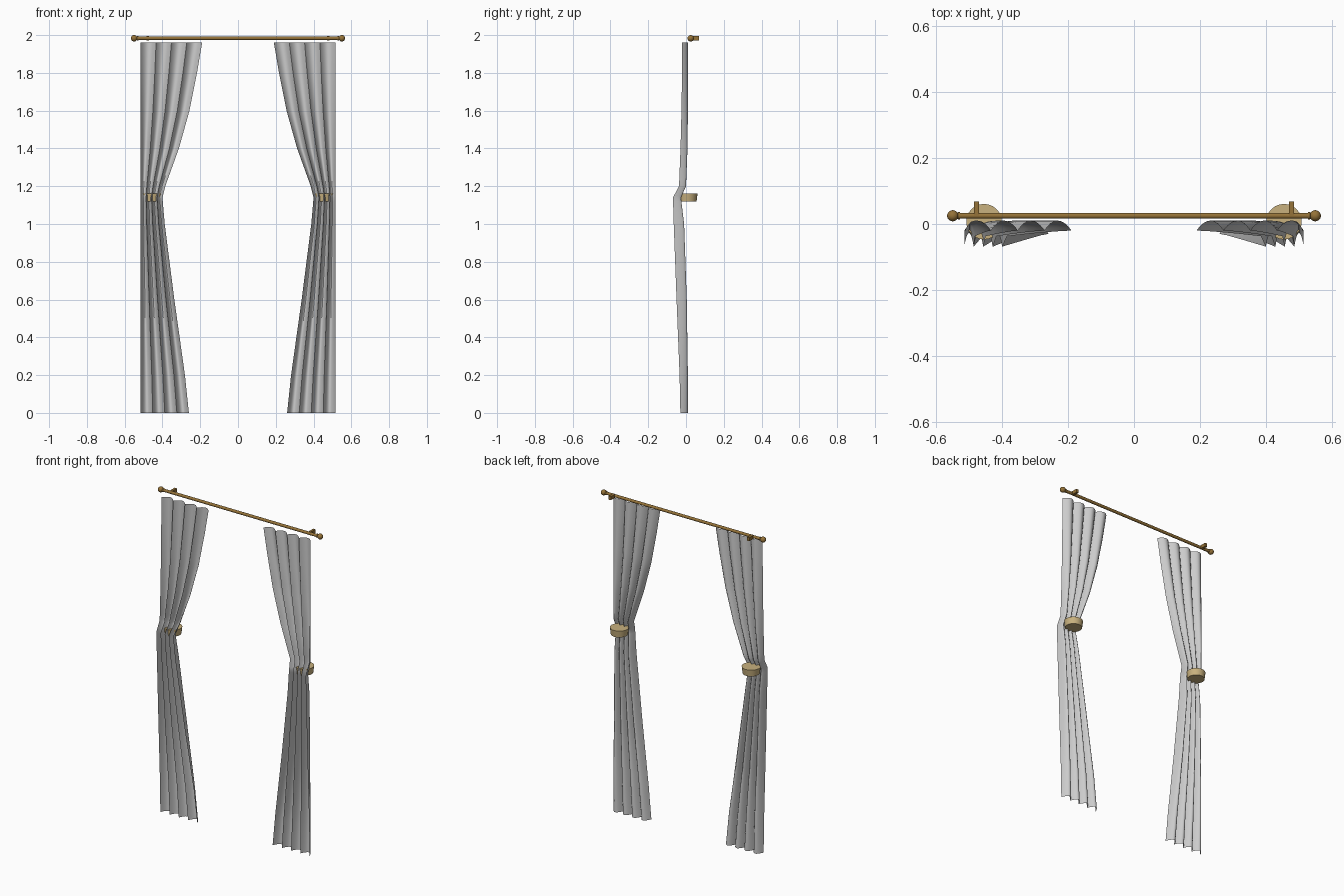
import bpy, bmesh, math
from mathutils import Matrix

cube = bpy.data.objects.get("Cube")
if cube:
    bpy.data.objects.remove(cube, do_unlink=True)


def make_material(name, color):
    mat = bpy.data.materials.new(name)
    mat.use_nodes = True
    mat.diffuse_color = color
    mat.node_tree.nodes["Principled BSDF"].inputs["Base Color"].default_value = color
    return mat


def finish(name, bm, mat=None, smooth=True):
    mesh = bpy.data.meshes.new(name)
    bmesh.ops.recalc_face_normals(bm, faces=bm.faces)
    bm.to_mesh(mesh)
    bm.free()
    obj = bpy.data.objects.new(name, mesh)
    bpy.context.collection.objects.link(obj)
    if mat:
        mesh.materials.append(mat)
    if smooth:
        bpy.ops.object.select_all(action="DESELECT")
        bpy.context.view_layer.objects.active = obj
        obj.select_set(True)
        bpy.ops.object.shade_smooth_by_angle(angle=math.radians(40))
    return obj


def lathe_x(name, profile, center, sign, mat, segments=24):
    """Revolve (x, radius) points about an axis along x."""
    bm = bmesh.new()
    rings = []
    for x, r in profile:
        rings.append([bm.verts.new((sign * x, center[0] + r * math.cos(a), center[1] + r * math.sin(a)))
                      for a in (2 * math.pi * i / segments for i in range(segments))])
    for a, b in zip(rings, rings[1:]):
        for i in range(segments):
            j = (i + 1) % segments
            bm.faces.new((a[i], a[j], b[j], b[i]))
    bm.faces.new(rings[0])
    bm.faces.new(rings[-1])
    return finish(name, bm, mat)


brass = make_material("aged_brass", (0.30, 0.17, 0.04, 1))
tan = make_material("tan_fabric", (0.58, 0.44, 0.21, 1))

ROD = (0.025, 1.983)
OUTER = 0.515
FOLDS = 4

# Curtain outline: height, inner edge x, front y, back y
OUTLINE = [
    (1.96, 0.19, -0.02, 0.01),
    (1.80, 0.217, -0.021, 0.01),
    (1.60, 0.257, -0.024, 0.01),
    (1.40, 0.313, -0.029, 0.008),
    (1.20, 0.385, -0.037, 0.0),
    (1.14, 0.40, -0.069, -0.027),
    (1.00, 0.388, -0.065, -0.01),
    (0.60, 0.337, -0.050, 0.004),
    (0.20, 0.281, -0.034, 0.01),
    (0.00, 0.26, -0.03, 0.01),
]


def curtain(name, sign):
    rows = []
    steps = 6
    for a, b in zip(OUTLINE, OUTLINE[1:]):
        rows += [[p + (q - p) * k / steps for p, q in zip(a, b)] for k in range(steps)]
    rows.append(OUTLINE[-1])
    columns = FOLDS * 12
    bm = bmesh.new()
    grid = []
    for z, inner, front, back in rows:
        line = []
        for c in range(columns + 1):
            u = c / columns
            # Rounded scallops toward the back meet in ridges at the front
            wave = abs(math.sin(math.pi * FOLDS * u)) ** 0.85
            line.append(bm.verts.new((sign * (inner + (OUTER - inner) * u),
                                      front + (back - front) * wave, z)))
        grid.append(line)
    for a, b in zip(grid, grid[1:]):
        for c in range(columns):
            bm.faces.new((a[c], a[c + 1], b[c + 1], b[c]))
    return finish(name, bm)


# Rod
lathe_x("curtain_rod", [(-0.535, 0.009), (0.535, 0.009)], ROD, 1, brass)

for side, sign in (("left", 1), ("right", -1)):
    curtain(side + "_curtain", sign)

    # Round finial with a collar where it meets the rod
    ball = [(0.55 - 0.017 * math.cos(t), max(0.017 * math.sin(t), 0.001))
            for t in (math.pi * k / 12 for k in range(2, 13))]
    lathe_x(side + "_finial", [(0.528, 0.009), (0.528, 0.011), (0.534, 0.011)] + ball,
            ROD, sign, brass)

    # Wall bracket
    bm = bmesh.new()
    bmesh.ops.create_cube(bm, size=1, matrix=Matrix.Translation((sign * 0.478, 0.047, ROD[1]))
                          @ Matrix.Diagonal((0.015, 0.044, 0.022, 1)))
    finish(side + "_bracket", bm, brass, smooth=False)

    # Tapered tieback band
    bm = bmesh.new()
    bmesh.ops.create_cone(bm, cap_ends=True, segments=24, radius1=0.049, radius2=0.054, depth=0.042,
                          matrix=Matrix.Translation((sign * 0.455, 0.007, 1.14)))
    finish(side + "_tieback", bm, tan)
